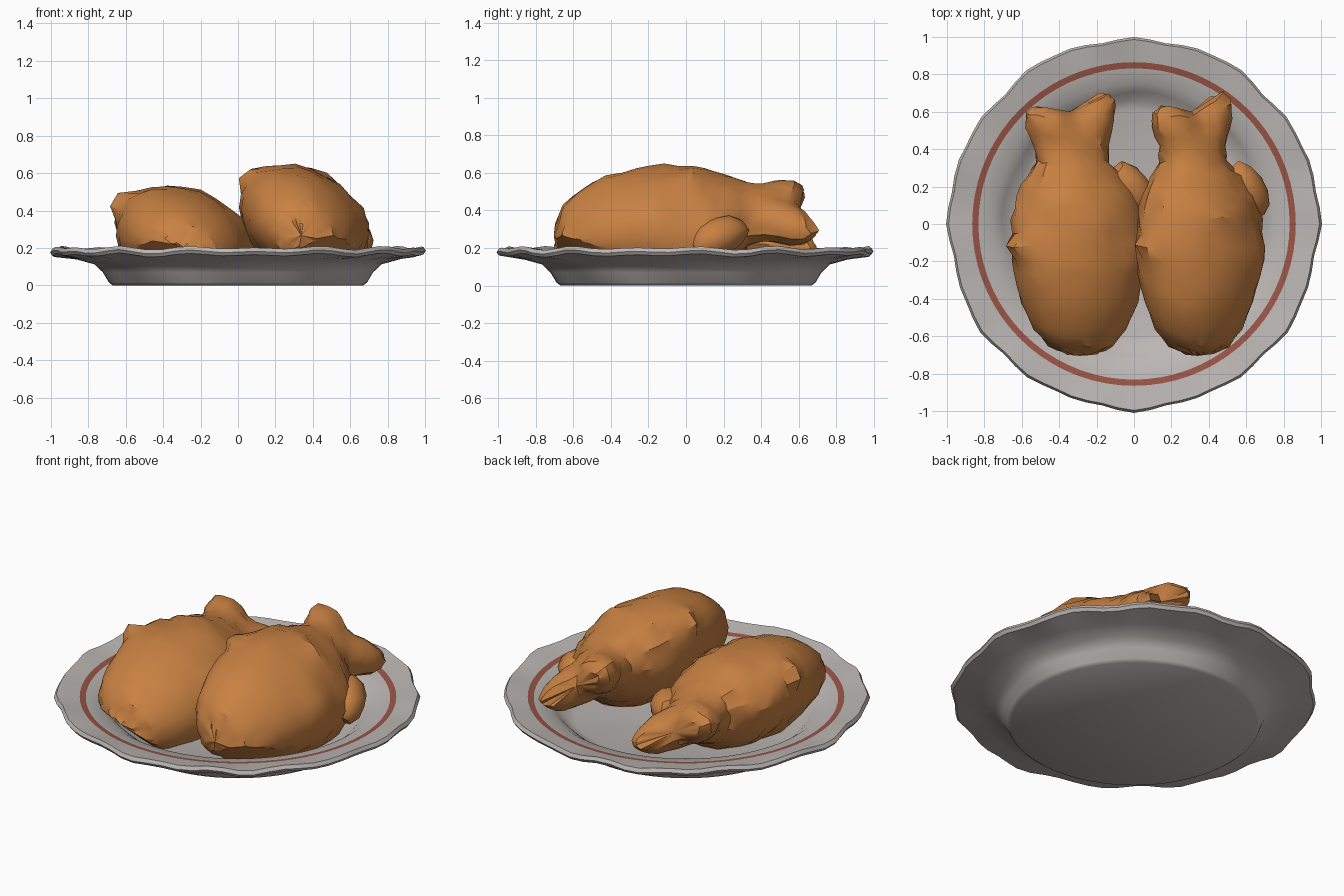
import bpy, bmesh, math, random
from mathutils import Matrix, Vector

if "Cube" in bpy.data.objects:
    bpy.data.objects.remove(bpy.data.objects["Cube"])

def material(name, rgb):
    m = bpy.data.materials.new(name)
    m.diffuse_color = (*rgb, 1)
    m.use_nodes = True
    m.node_tree.nodes["Principled BSDF"].inputs["Base Color"].default_value = m.diffuse_color
    return m

CERAMIC = material("plate grey", (0.50, 0.47, 0.45))
RING = material("plate red ring", (0.32, 0.09, 0.06))
CRUST = material("roast brown", (0.58, 0.22, 0.055))

def finish(bm, name, mats, angle):
    bmesh.ops.recalc_face_normals(bm, faces=bm.faces)
    me = bpy.data.meshes.new(name)
    bm.to_mesh(me)
    bm.free()
    for m in mats:
        me.materials.append(m)
    ob = bpy.data.objects.new(name, me)
    bpy.context.collection.objects.link(ob)
    bpy.ops.object.select_all(action='DESELECT')
    ob.select_set(True)
    bpy.context.view_layer.objects.active = ob
    bpy.ops.object.shade_smooth_by_angle(angle=math.radians(angle))
    return ob

def loft(bm, rings, start, end):
    """Skin a list of closed rings of points, with a fan at each end."""
    vs = [[bm.verts.new(p) for p in r] for r in rings]
    n = len(vs[0])
    bands = []
    for a, b in zip(vs, vs[1:]):
        bands.append([bm.faces.new((a[i], a[(i + 1) % n], b[(i + 1) % n], b[i])) for i in range(n)])
    for ring, tip in ((vs[0], start), (vs[-1], end)):
        c = bm.verts.new(tip)
        for i in range(n):
            bm.faces.new((ring[i], ring[(i + 1) % n], c))
    return bands

# Plate: revolved profile with an uneven, wavy rim and a painted ring
def build_plate():
    profile = [(.67, 0), (.69, .015), (.715, .07), (.76, .112), (.86, .138), (.98, .162),
               (.992, .18), (.98, .20), (.865, .18), (.832, .174), (.75, .155),
               (.70, .12), (.655, .078), (.60, .06)]
    n = 72
    rings = []
    for r, z in profile:
        ring = []
        for i in range(n):
            a = 2 * math.pi * i / n
            k = max(0, (r - .865) / .12)
            dr = k * (.006 * math.cos(12 * a) + .006 * math.cos(20 * a) + .005 * math.sin(7 * a))
            dz = k * (.007 * math.sin(16 * a) + .005 * math.sin(11 * a + 2))
            if r < .8 and .02 < z < .14:
                dr += .008 * math.sin(8 * a + 20 * z)
            ring.append(((r + dr) * math.cos(a), (r + dr) * math.sin(a), z + dz))
        rings.append(ring)
    bm = bmesh.new()
    bands = loft(bm, rings, (0, 0, 0), (0, 0, .06))
    for f in bands[8]:
        f.material_index = 1
    finish(bm, "plate", [CERAMIC, RING], 40)

# Roast bird: lofted body pinching to a forked tail, with a crumpled crust
STATIONS = [  # y, half width, half thickness, offset across, offset up
    (-.69, .08, .06, .035, -.06), (-.65, .17, .14, .03, -.045), (-.56, .25, .195, .02, -.03),
    (-.42, .31, .24, .01, -.01), (-.27, .345, .265, 0, 0), (-.12, .36, .275, 0, 0),
    (.03, .355, .265, 0, 0), (.15, .32, .24, -.01, 0), (.25, .25, .20, -.03, .01),
    (.33, .195, .155, -.05, .02), (.42, .20, .125, -.06, .025), (.52, .245, .12, -.06, .025),
    (.59, .25, .105, -.06, .025), (.63, .20, .06, -.06, .025)]

BUMPS = [  # angle around body in degrees, y, spread angle, spread y, height
    (172, -.12, 16, .07, .06), (45, -.18, 22, .11, .035), (5, -.05, 18, .13, .02),
    (100, .02, 25, .12, .02), (20, .2, 25, .08, .04), (-30, -.68, 60, .03, .03)]

def fill_in(rows):
    """Add a half-way station between neighbours."""
    out = []
    for a, b in zip(rows, rows[1:]):
        out += [a, tuple((p + q) / 2 for p, q in zip(a, b))]
    return out + [rows[-1]]

def build_bird(name, seed, loc, roll, widen):
    rng = random.Random(seed)
    n = 26
    rings = []
    for y, w, h, ou, ov in fill_in(STATIONS):
        tail = min(1, max(0, (y - .42) / .15))
        rough = .012 + .033 * min(1, max(0, (y + .4) / .3)) * (1 - .6 * tail)
        ring = []
        for i in range(n):
            a = 2 * math.pi * i / n
            c, s = math.cos(a), math.sin(a)
            lift = 0
            for deg, by, sa, sy, height in BUMPS:
                d = (math.degrees(a) - deg + 180) % 360 - 180
                lift += height * math.exp(-(d / sa) ** 2 - ((y - by) / sy) ** 2)
            k = 1 + rng.uniform(-rough, rough)
            pinch = 1 - .3 * tail * (1 - abs(c))
            yy = y + tail * (.085 * (abs(c) - .55) + .035 * c) + rng.uniform(-.01, .01)
            full = 1 + .9 * tail * abs(c) * (1 - abs(c))
            ring.append((ou + (w * k + lift) * c, yy, ov + (h * k * pinch * full + lift) * s))
        rings.append(ring)
    bm = bmesh.new()
    loft(bm, rings, (.035, -.705, -.06), (-.06, .60, .025))
    # Folded wing at the back of the low side
    wing = bmesh.ops.create_icosphere(bm, subdivisions=2, radius=1)["verts"]
    for v in wing:
        p = [v.co[j] * (.12, .15, .10)[j] * rng.uniform(.92, 1.06) for j in range(3)]
        v.co = Vector((.255 - .35 * p[1] + p[0], .18 + p[1], .09 + p[2]))
    turn = (Matrix.Translation(loc) @ Matrix.Diagonal((widen, 1, 1, 1))
            @ Matrix.Rotation(roll, 4, 'Y'))
    bm.transform(turn)
    # Rest the underside on the dish
    for v in bm.verts:
        r = math.hypot(v.co.x, v.co.y)
        v.co.z = max(v.co.z, .04 + max(0, r - .58) * .9)
    finish(bm, name, [CRUST], 32)

build_plate()
build_bird("left_roast_bird", 3, (-.295, 0, .235), math.radians(27), 1.05)
build_bird("right_roast_bird", 8, (.345, 0, .335), math.radians(35), 1.0)
